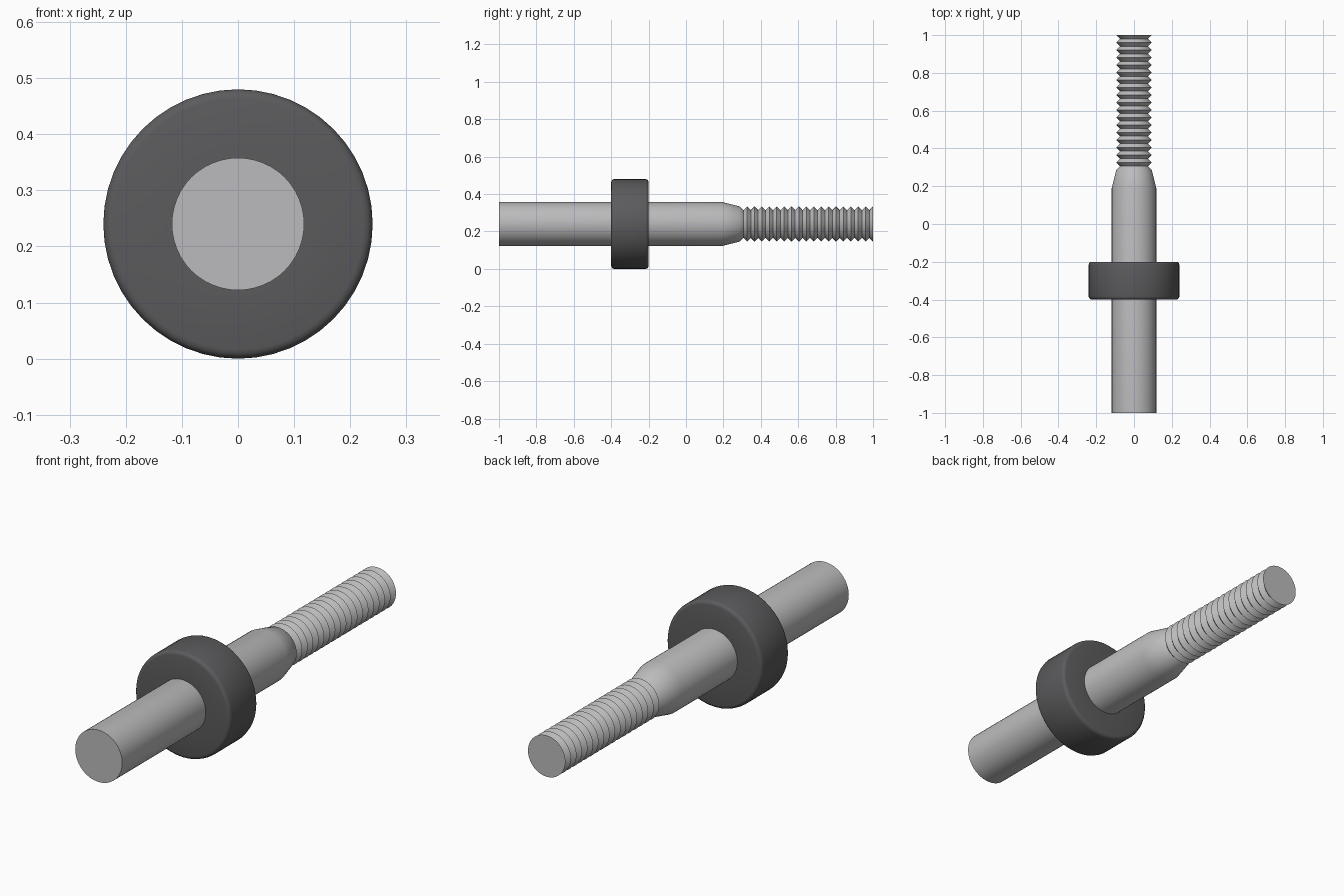
import bpy, bmesh, math

if "Cube" in bpy.data.objects:
    bpy.data.objects.remove(bpy.data.objects["Cube"])

AXIS_Z = 0.24
SIDES = 48


def material(name, colour):
    mat = bpy.data.materials.new(name)
    mat.use_nodes = True
    mat.diffuse_color = colour
    bsdf = mat.node_tree.nodes["Principled BSDF"]
    bsdf.inputs["Base Color"].default_value = colour
    bsdf.inputs["Roughness"].default_value = 0.5
    return mat


def lathe(name, profile, mat, sharp_angle, closed=False):
    """Turn (y, radius) points around the lengthwise axis."""
    bm = bmesh.new()
    rings = []
    for y, r in profile:
        rings.append([bm.verts.new((r * math.sin(math.tau * i / SIDES), y,
                                    r * math.cos(math.tau * i / SIDES)))
                      for i in range(SIDES)])
    pairs = list(zip(rings, rings[1:]))
    if closed:
        pairs.append((rings[-1], rings[0]))
    else:
        bm.faces.new(rings[0])
        bm.faces.new(rings[-1])
    for a, b in pairs:
        for i in range(SIDES):
            j = (i + 1) % SIDES
            bm.faces.new((a[i], a[j], b[j], b[i]))
    bmesh.ops.recalc_face_normals(bm, faces=bm.faces)
    mesh = bpy.data.meshes.new(name)
    bm.to_mesh(mesh)
    bm.free()
    mesh.materials.append(mat)
    obj = bpy.data.objects.new(name, mesh)
    obj.location.z = AXIS_Z
    bpy.context.collection.objects.link(obj)
    bpy.ops.object.select_all(action="DESELECT")
    obj.select_set(True)
    bpy.context.view_layer.objects.active = obj
    bpy.ops.object.shade_smooth_by_angle(angle=math.radians(sharp_angle))
    return obj


steel = material("light steel", (0.5, 0.5, 0.51, 1))
rubber = material("dark grey", (0.105, 0.105, 0.11, 1))

# Plain shaft with a tapered shoulder, running into the threaded end
SHOULDER, PITCHES = 0.287, 18
CREST, ROOT = 0.094, 0.074
rod = [(-1, 0.118), (0.19, 0.118), (SHOULDER, CREST)]
pitch = (1 - SHOULDER) / PITCHES
for k in range(PITCHES):
    rod.append((SHOULDER + (k + 0.5) * pitch, ROOT))
    rod.append((SHOULDER + (k + 1) * pitch, CREST))
lathe("threaded_shaft", rod, steel, 35)

# Collar with rounded rims
R, BACK, FRONT, ROUND = 0.24, -0.2, -0.4, 0.016
arc = [math.radians(a) for a in range(0, 91, 30)]
collar = [(FRONT, 0.11)]
collar += [(FRONT + ROUND * (1 - math.sin(a)), R - ROUND * (1 - math.cos(a)))
           for a in reversed(arc)]
collar += [(BACK - ROUND * (1 - math.sin(a)), R - ROUND * (1 - math.cos(a)))
           for a in arc]
collar.append((BACK, 0.11))
lathe("collar", collar, rubber, 40, closed=True)
